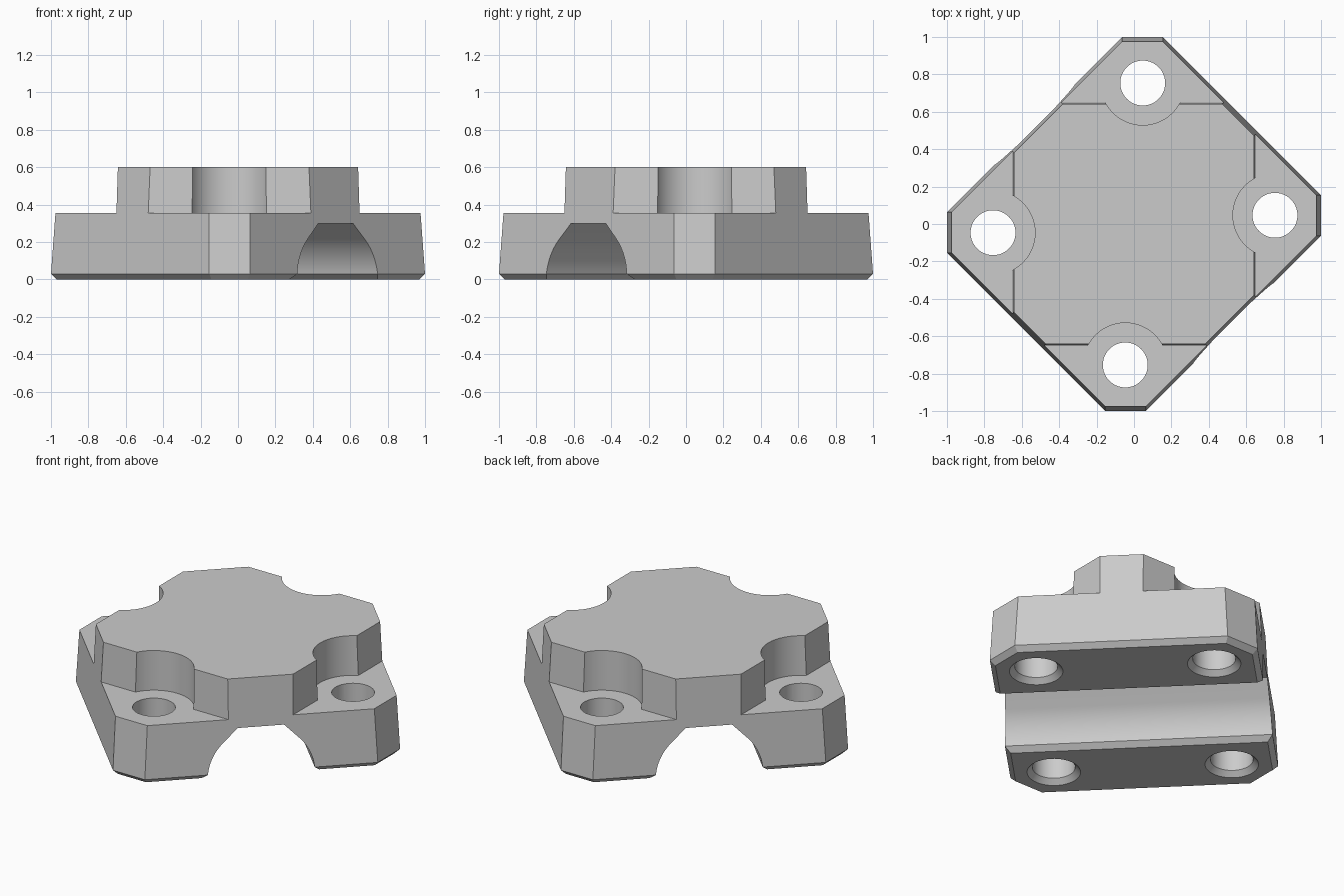
import bpy, bmesh, math
from mathutils import Matrix, Vector

cube = bpy.data.objects.get("Cube")
if cube:
    bpy.data.objects.remove(cube, do_unlink=True)

TURN = Matrix.Rotation(math.radians(45), 4, 'Z')   # block sits diagonally
HALF_U, HALF_V, CORNER = 0.816, 0.752, 1.414
HEIGHT, LEDGE, LIP = 0.60, 0.355, 0.03
DRAFT = 0.052
HOLES = [(su * 0.566, sv * 0.50) for su in (1, -1) for sv in (1, -1)]


def loft(bm, rings):
    """Closed solid through rings of equal point count."""
    loops = [[bm.verts.new(p) for p in ring] for ring in rings]
    n = len(loops[0])
    bm.faces.new(loops[0][::-1])
    bm.faces.new(loops[-1])
    for a, b in zip(loops, loops[1:]):
        for i in range(n):
            j = (i + 1) % n
            bm.faces.new((a[i], a[j], b[j], b[i]))


def make(name, solids, matrix=TURN):
    bm = bmesh.new()
    for rings in solids:
        loft(bm, rings)
    bmesh.ops.recalc_face_normals(bm, faces=bm.faces)
    bm.transform(matrix)
    mesh = bpy.data.meshes.new(name)
    bm.to_mesh(mesh)
    bm.free()
    obj = bpy.data.objects.new(name, mesh)
    bpy.context.collection.objects.link(obj)
    return obj


def octagon(u, v, c, z):
    pts = [(u, c - u), (c - v, v), (v - c, v), (-u, c - u)]
    return [Vector((x, y, z)) for x, y in pts + [(-x, -y) for x, y in pts]]


def circle(x, y, r, z, n=48):
    return [Vector((x + r * math.cos(math.tau * i / n),
                    y + r * math.sin(math.tau * i / n), z)) for i in range(n)]


# Drafted block with clipped corners and a bevelled bottom edge
t = DRAFT * (HEIGHT - LIP)
block = make("clamp_block", [[
    octagon(HALF_U - LIP, HALF_V - LIP, CORNER - LIP * math.sqrt(2), 0),
    octagon(HALF_U, HALF_V, CORNER, LIP),
    octagon(HALF_U - t, HALF_V - t, CORNER - 2 * t, HEIGHT)]])

cutters = []

# Corner ledges that leave the raised centre
for k in range(4):
    rings = [[Vector((x, y, z)) for x, y in
              ((w, -0.6), (1.2, -0.6), (1.2, 0.6), (w, 0.6))]
             for w, z in ((0.65, LEDGE), (0.639, 0.70))]
    cutters.append(make("ledge_cutter", [rings],
                        Matrix.Rotation(k * math.pi / 2, 4, 'Z')))

# Round clearance around each screw
cutters.append(make("clearance_cutter", [
    [circle(x, y, 0.225, LEDGE), circle(x, y, 0.225, 0.7)] for x, y in HOLES]))

# Screw holes with a countersunk underside
cutters.append(make("hole_cutter", [
    [circle(x, y, 0.16, -0.01), circle(x, y, 0.12, LIP), circle(x, y, 0.12, 0.7)]
    for x, y in HOLES]))

# Arched groove underneath: arc, 45 degree slope, flat roof
R, ROOF = 0.305, 0.30
side = [(R + 0.05, -0.02)]
for i in range(13):
    a = math.radians(5.65 + (45 - 5.65) * i / 12)
    side.append((R * math.cos(a), R * math.sin(a)))
side.append((R * math.sqrt(2) - ROOF, ROOF))
arch = side + [(-u, z) for u, z in reversed(side)]
cutters.append(make("groove_cutter", [
    [[Vector((u, v, z)) for u, z in arch] for v in (-1, 1)]]))

# Cut everything out of the block
bpy.context.view_layer.objects.active = block
for c in cutters:
    c.hide_render = True
    mod = block.modifiers.new("cut", 'BOOLEAN')
    mod.operation, mod.solver, mod.object = 'DIFFERENCE', 'EXACT', c
    bpy.ops.object.modifier_apply(modifier=mod.name)
    bpy.data.objects.remove(c, do_unlink=True)

# Plain grey finish
grey = bpy.data.materials.new("plain_grey")
grey.use_nodes = True
colour = (0.6, 0.6, 0.6, 1)
grey.diffuse_color = colour
grey.node_tree.nodes["Principled BSDF"].inputs["Base Color"].default_value = colour
block.data.materials.clear()
block.data.materials.append(grey)
for p in block.data.polygons:
    p.material_index = 0

bpy.ops.object.select_all(action='DESELECT')
block.select_set(True)
bpy.ops.object.shade_smooth_by_angle(angle=math.radians(20))
